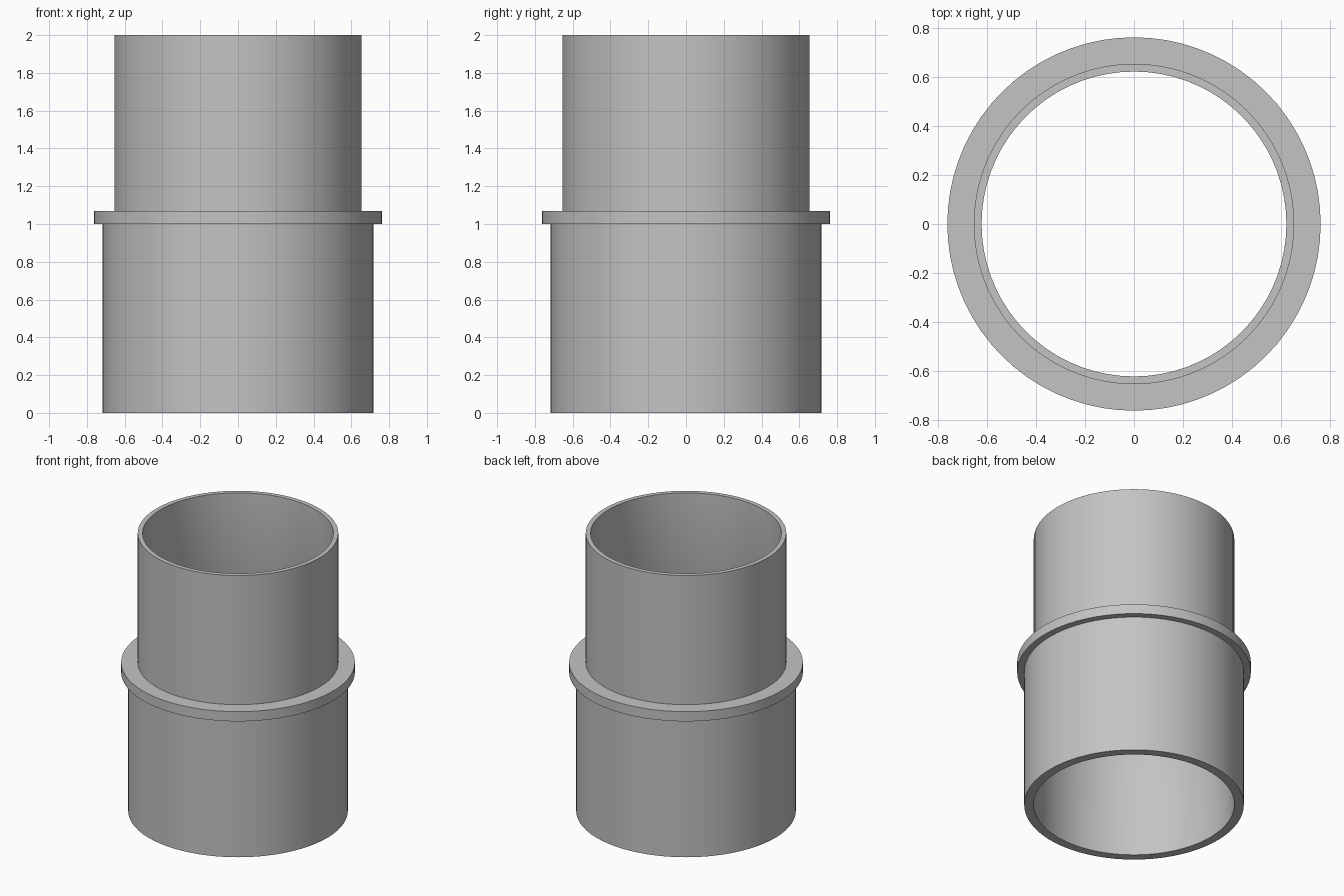
import bpy
import bmesh
from math import cos, sin, tau

cube = bpy.data.objects.get("Cube")
if cube:
    bpy.data.objects.remove(cube, do_unlink=True)

SEGMENTS = 72

# Plain grey plastic
grey = bpy.data.materials.new("light grey")
grey.use_nodes = True
colour = (0.55, 0.55, 0.55, 1)
grey.diffuse_color = colour
grey.node_tree.nodes["Principled BSDF"].inputs["Base Color"].default_value = colour


def revolve(name, profile):
    """Turn a closed (radius, z) profile about the z axis."""
    bm = bmesh.new()
    rings = [[bm.verts.new((r * cos(tau * i / SEGMENTS), r * sin(tau * i / SEGMENTS), z))
              for i in range(SEGMENTS)] for r, z in profile]
    for k, ring in enumerate(rings):
        after = rings[(k + 1) % len(rings)]
        for i in range(SEGMENTS):
            j = (i + 1) % SEGMENTS
            bm.faces.new((ring[i], ring[j], after[j], after[i]))
    bmesh.ops.recalc_face_normals(bm, faces=bm.faces)
    mesh = bpy.data.meshes.new(name)
    bm.to_mesh(mesh)
    bm.free()
    mesh.materials.append(grey)
    obj = bpy.data.objects.new(name, mesh)
    bpy.context.collection.objects.link(obj)
    bpy.ops.object.select_all(action='DESELECT')
    obj.select_set(True)
    bpy.context.view_layer.objects.active = obj
    bpy.ops.object.shade_smooth_by_angle(angle=0.5)
    return obj


# One continuous wall: wide socket, collar, narrow spigot, and stepped bore
socket, collar, spigot = 0.717, 0.763, 0.655
socket_bore, spigot_bore = 0.655, 0.623
collar_bottom, collar_top, top = 1.0, 1.07, 2.0

revolve("pipe_adapter", [
    (socket, 0), (socket, collar_bottom),
    (collar, collar_bottom), (collar, collar_top),
    (spigot, collar_top), (spigot, top),
    (spigot_bore, top), (spigot_bore, collar_top),
    (socket_bore, collar_bottom), (socket_bore, 0),
])
